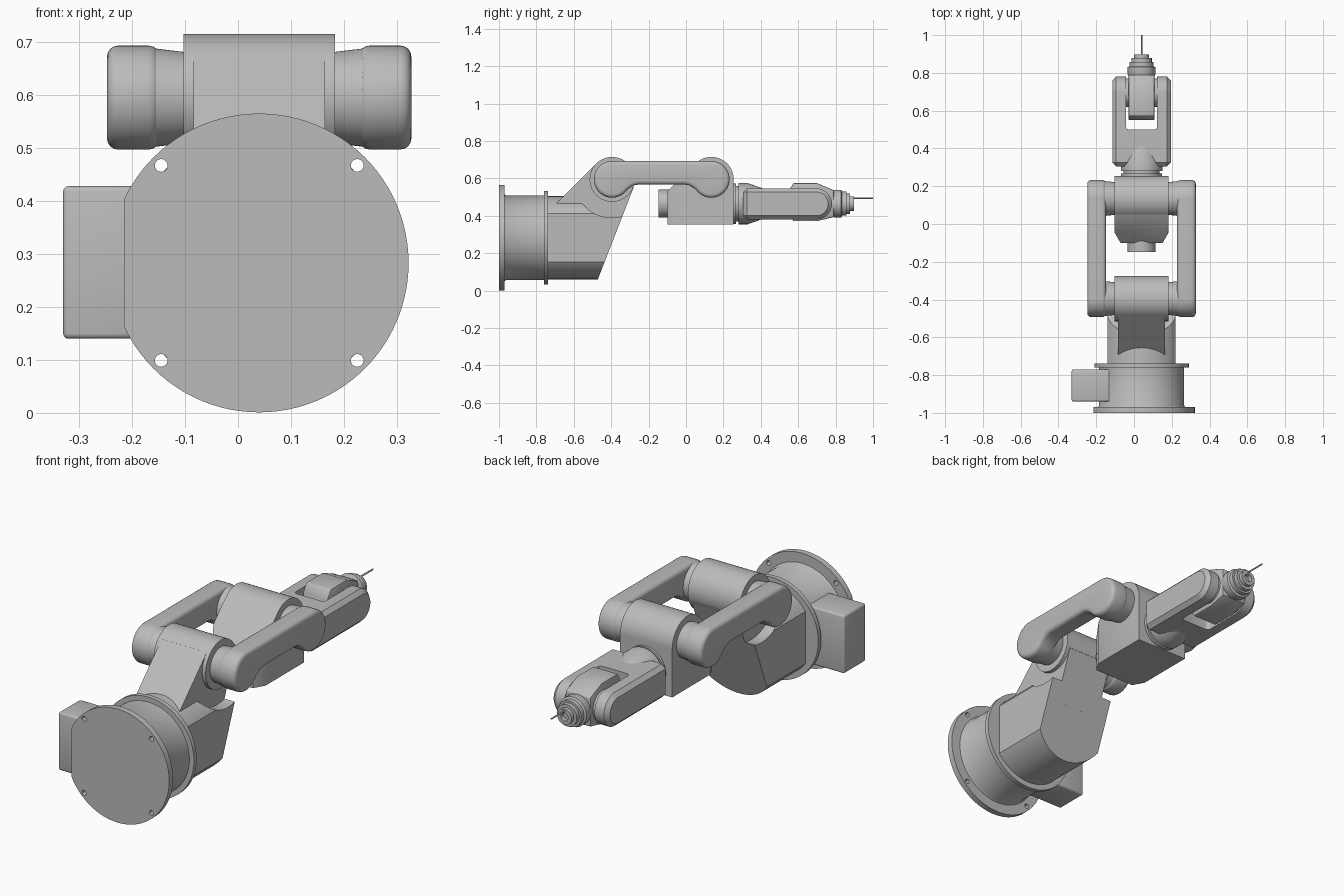
import bpy, bmesh
from math import sin, cos, pi, radians
from mathutils import Vector

if "Cube" in bpy.data.objects:
    bpy.data.objects.remove(bpy.data.objects["Cube"])

grey = bpy.data.materials.new("machine grey")
grey.use_nodes = True
colour = (0.5, 0.5, 0.5, 1)
grey.diffuse_color = colour
grey.node_tree.nodes["Principled BSDF"].inputs["Base Color"].default_value = colour

CX = 0.04              # centre plane of the arm
BASE_Z = 0.283         # base axis height
JOINT_Z = 0.595        # shoulder and elbow height
WRIST_Z = 0.465        # wrist axis height
SHOULDER_Y, ELBOW_Y = -0.395, 0.135


def place(axis, u, v, a):
    return {"x": (a, u, v), "y": (u, a, v), "z": (u, v, a)}[axis]


def finish(name, bm):
    bmesh.ops.recalc_face_normals(bm, faces=bm.faces)
    mesh = bpy.data.meshes.new(name)
    bm.to_mesh(mesh)
    bm.free()
    mesh.materials.append(grey)
    ob = bpy.data.objects.new(name, mesh)
    bpy.context.collection.objects.link(ob)
    return ob


def skin(name, rings):
    """Join equal rings of points into a closed solid."""
    bm = bmesh.new()
    loops = [[bm.verts.new(p) for p in ring] for ring in rings]
    n = len(loops[0])
    for a, b in zip(loops, loops[1:]):
        for i in range(n):
            j = (i + 1) % n
            bm.faces.new((a[i], a[j], b[j], b[i]))
    bm.faces.new(loops[0])
    bm.faces.new(loops[-1])
    return finish(name, bm)


def prism(name, axis, pts, lo, hi):
    return skin(name, [[place(axis, u, v, a) for u, v in pts] for a in (lo, hi)])


def arc(u, v, r, start, end, n=24):
    angles = [radians(start + (end - start) * i / n) for i in range(n + 1)]
    return [(u + r * cos(t), v + r * sin(t)) for t in angles]


def lathe(name, axis, u, v, profile, n=64):
    """Round solid along an axis from (position, radius) pairs."""
    return skin(name, [[place(axis, p, q, a) for p, q in arc(u, v, r, 0, 360 - 360 / n, n - 1)]
                       for a, r in profile])


def box(name, x0, x1, y0, y1, z0, z1):
    return prism(name, "z", [(x0, y0), (x1, y0), (x1, y1), (x0, y1)], z0, z1)


def apply(ob, mod):
    bpy.context.view_layer.objects.active = ob
    bpy.ops.object.modifier_apply(modifier=mod.name)


def combine(ob, other, operation="DIFFERENCE"):
    mod = ob.modifiers.new("cut", "BOOLEAN")
    mod.operation, mod.object, mod.solver = operation, other, "EXACT"
    apply(ob, mod)
    bpy.data.objects.remove(other)
    return ob


def bevel(ob, width, segments=1):
    mod = ob.modifiers.new("edge", "BEVEL")
    mod.width, mod.segments = width, segments
    mod.limit_method, mod.angle_limit = "ANGLE", radians(50)
    apply(ob, mod)
    return ob


# Mounting flange with bolt holes and a flat side
flange = lathe("mounting_flange", "y", CX, BASE_Z, [(-1, 0.282), (-0.97, 0.282)], 96)
for sx in (-1, 1):
    for sz in (-1, 1):
        combine(flange, lathe("hole", "y", CX + sx * 0.185, BASE_Z + sz * 0.184,
                              [(-1.1, 0.012), (-0.9, 0.012)], 24))
combine(flange, box("flat", -0.4, -0.215, -1.1, -0.9, 0, 0.6))

# Base drum, collar and connector box
lathe("base_drum", "y", CX, BASE_Z, [(-0.975, 0.235), (-0.96, 0.225), (-0.755, 0.225)], 96)
lathe("base_collar", "y", CX, BASE_Z, [(-0.76, 0.25), (-0.738, 0.25)], 96)
bevel(box("connector_box", -0.33, -0.1, -0.94, -0.77, 0.14, 0.428), 0.01, 3)

# Turning body: round drum with flat sides, slanted front and arm clearance
body = lathe("turning_body", "y", CX, BASE_Z, [(-0.745, 0.222), (-0.2, 0.222)], 96)
side = [(-0.8, 0), (-0.495, 0), (-0.265, 0.59), (-0.8, 0.59)]
combine(body, prism("side", "x", side, CX - 0.18, CX + 0.18), "INTERSECT")
combine(body, lathe("clearance", "x", SHOULDER_Y, JOINT_Z, [(-0.4, 0.205), (0.5, 0.205)], 96))

# Shoulder neck and joint hubs
neck = [(-0.69, 0.47), (-0.48, 0.68), (-0.395, 0.69), (-0.28, 0.552), (-0.378, 0.3), (-0.6, 0.3)]
prism("shoulder_neck", "x", neck, CX - 0.124, CX + 0.124)
for name, y in (("shoulder_hub", SHOULDER_Y), ("elbow_hub", ELBOW_Y)):
    lathe(name, "x", y, JOINT_Z, [(CX - 0.143, 0.12), (CX + 0.143, 0.12)], 96)

# Pair of upper arm links with inward bosses
mid = (SHOULDER_Y + ELBOW_Y) / 2
half = arc(SHOULDER_Y, JOINT_Z, 0.098, 90, 325, 32) + [(-0.295, 0.553), (-0.275, 0.564), (-0.25, 0.568)]
link = half + [(2 * mid - y, z) for y, z in reversed(half)]
for s, label in ((1, "left"), (-1, "right")):
    ends = sorted((CX + s * 0.188, CX + s * 0.287))
    bevel(prism(label + "_arm_link", "x", link, *ends), 0.02, 4)
    for y, joint in ((SHOULDER_Y, "shoulder"), (ELBOW_Y, "elbow")):
        lathe(f"{label}_{joint}_boss", "x", y, JOINT_Z,
              [(CX + s * 0.14, 0.086), (CX + s * 0.19, 0.092), (CX + s * 0.225, 0.097)])

# Elbow housing with chamfered rear corners
housing = prism("elbow_housing", "x", [(-0.1, 0.355), (0.255, 0.355), (0.255, 0.595),
                (0.135, 0.7), (0.05, 0.68), (-0.1, 0.53)], CX - 0.143, CX + 0.143)
plan = [(CX - 0.2, 0.4), (CX - 0.2, 0.03), (CX - 0.143, -0.045), (CX - 0.1, -0.12)]
plan += [(2 * CX - x, y) for x, y in reversed(plan)]
combine(housing, prism("plan", "z", plan, 0.2, 0.9), "INTERSECT")
lathe("elbow_motor_cap", "y", CX, WRIST_Z, [(-0.148, 0.075), (-0.09, 0.075)])

# Wrist roll joint and tapered forearm core
lathe("wrist_roll_disc", "y", CX, WRIST_Z,
      [(0.25, 0.108), (0.268, 0.108), (0.268, 0.095), (0.29, 0.095)])
lathe("forearm_core", "y", CX, WRIST_Z, [(0.28, 0.11), (0.33, 0.11), (0.43, 0.075)])

# Forearm fork with rounded tips
tip = [(0.305, 0.547), (0.305, 0.381)] + arc(0.697, 0.464, 0.083, -90, 90)
fork = bevel(prism("forearm_fork", "x", tip, CX - 0.155, CX + 0.155), 0.02)
slot = bevel(box("slot", CX - 0.083, CX + 0.083, 0.5, 0.9, 0.2, 0.7), 0.018, 4)
combine(fork, slot)

# Pitching hand block and its pivot
hand = [(0.55, 0.4), (0.55, 0.535), (0.575, 0.575), (0.7, 0.575), (0.79, 0.537),
        (0.79, 0.393), (0.7, 0.372), (0.575, 0.372)]
bevel(prism("hand_block", "x", hand, CX - 0.068, CX + 0.068), 0.005, 2)
lathe("hand_pivot", "x", 0.695, WRIST_Z, [(CX - 0.09, 0.075), (CX + 0.09, 0.075)])

# Stepped tool flange with a hollow end, and the needle
lathe("tool_flange", "y", CX, WRIST_Z,
      [(0.78, 0.068), (0.795, 0.074), (0.83, 0.074), (0.835, 0.064), (0.857, 0.064),
       (0.857, 0.054), (0.878, 0.054), (0.878, 0.039), (0.897, 0.039),
       (0.897, 0.02), (0.875, 0.02)])
lathe("tool_needle", "y", CX, WRIST_Z + 0.03, [(0.87, 0.004), (1, 0.004)], 12)

bpy.ops.object.select_all(action="DESELECT")
for ob in bpy.context.collection.objects:
    if ob.type == "MESH" and grey.name in ob.data.materials:
        ob.select_set(True)
        bpy.context.view_layer.objects.active = ob
bpy.ops.object.shade_smooth_by_angle(angle=radians(35))
